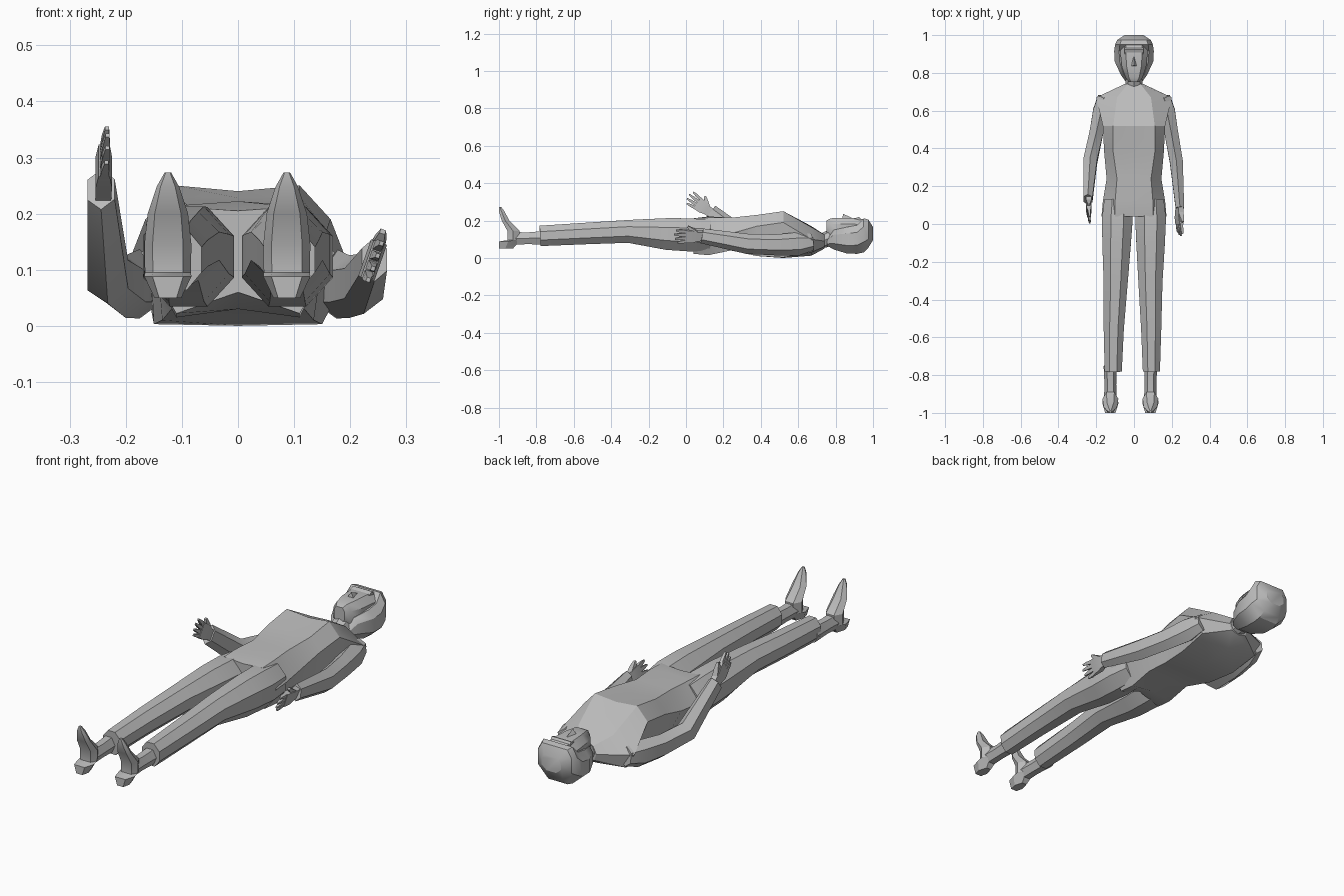
import bpy, bmesh, math
from mathutils import Vector

cube = bpy.data.objects.get("Cube")
if cube:
    bpy.data.objects.remove(cube, do_unlink=True)

GREY = (0.5, 0.5, 0.5, 1)
mat = bpy.data.materials.new("plain grey")
mat.use_nodes = True
mat.diffuse_color = GREY
bsdf = mat.node_tree.nodes["Principled BSDF"]
bsdf.inputs["Base Color"].default_value = GREY
bsdf.inputs["Roughness"].default_value = 0.8


def loft(name, rings, angle=30):
    """Skin a list of equal-length point rings and cap both ends."""
    bm = bmesh.new()
    vr = [[bm.verts.new(p) for p in r] for r in rings]
    n = len(vr[0])
    for a, b in zip(vr, vr[1:]):
        for i in range(n):
            j = (i + 1) % n
            bm.faces.new((a[i], a[j], b[j], b[i]))
    bm.faces.new(vr[0])
    bm.faces.new(vr[-1])
    bmesh.ops.recalc_face_normals(bm, faces=bm.faces)
    me = bpy.data.meshes.new(name)
    bm.to_mesh(me)
    bm.free()
    me.materials.append(mat)
    ob = bpy.data.objects.new(name, me)
    bpy.context.collection.objects.link(ob)
    bpy.ops.object.select_all(action='DESELECT')
    ob.select_set(True)
    bpy.context.view_layer.objects.active = ob
    bpy.ops.object.shade_smooth_by_angle(angle=math.radians(angle))
    return ob


def tube(name, stations, sides=6, turn=0.0):
    """Stations are (centre, x radius, other radius), rings square to the path."""
    pts = [Vector(s[0]) for s in stations]
    rings = []
    for k, (c, rx, rz) in enumerate(stations):
        t = (pts[min(k + 1, len(pts) - 1)] - pts[max(k - 1, 0)]).normalized()
        u = Vector((1, 0, 0))
        u = (u - t * u.dot(t)).normalized()
        v = t.cross(u)
        angs = [turn + 2 * math.pi * i / sides for i in range(sides)]
        rings.append([pts[k] + u * rx * math.cos(a) + v * rz * math.sin(a) for a in angs])
    return loft(name, rings)


def half_ring(y, zt, xt, zt2, xs, zs, xb, zb, zbc):
    """Symmetric torso section from one half."""
    half = [(xt, zt2), (xs, zs), (xb, zb)]
    return ([(0, y, zt)] + [(x, y, z) for x, z in half] + [(0, y, zbc)]
            + [(-x, y, z) for x, z in reversed(half)])


# Torso, from neck base down to the hips
loft("torso", [half_ring(*r) for r in (
    (0.74, .125, .035, .125, .052, .09, .04, .06, .05),
    (0.67, .17, .09, .165, .20, .10, .155, .03, .012),
    (0.52, .24, .11, .25, .165, .19, .15, .003, .0),
    (0.38, .228, .11, .23, .158, .17, .135, .01, .01),
    (0.24, .215, .09, .215, .145, .13, .11, .04, .04),
    (0.12, .222, .10, .215, .165, .13, .11, .015, .03),
    (0.04, .205, .10, .212, .172, .13, .11, .022, .06))])

# Neck
tube("neck", [((0, .69, .085), .055, .04), ((0, .74, .095), .044, .04),
              ((0, .80, .12), .044, .045)], 8)


def head_ring(y, hw, z0, z1, flat=0.6):
    zm = z0 * 0.45 + z1 * 0.55
    h = [(hw * flat, z1), (hw, zm + (z1 - zm) * .45), (hw, zm - (zm - z0) * .45), (hw * .5, z0)]
    return [(x, y, z) for x, z in h] + [(-x, y, z) for x, z in reversed(h)]


# Face block and hair shell
loft("face", [head_ring(*r) for r in (
    (.752, .028, .125, .20), (.775, .045, .09, .212), (.83, .064, .08, .214),
    (.90, .072, .08, .214), (.95, .072, .08, .208), (.975, .06, .09, .19))])
loft("hair", [head_ring(*r, .75) for r in (
    (.755, .045, .065, .10), (.79, .07, .045, .15), (.86, .102, .024, .165),
    (.915, .105, .022, .175), (.95, .10, .03, .212), (.975, .088, .055, .205),
    (1.0, .05, .095, .165))])

# Nose wedge
loft("nose", [[(-.018, .835, .208), (.018, .835, .208), (0, .84, .236)],
              [(-.005, .885, .21), (.005, .885, .21), (0, .885, .215)]])

# Ears of hair along the cheeks, eyes brow ridge
loft("brow", [[(x, .90, .21), (x, .925, .22), (x, .94, .20)] for x in (-.05, .05)])


def hand(name, base, d, w):
    """Palm, four fingers and thumb; d points to the fingertips, w to the thumb."""
    o, d = Vector(base), Vector(d).normalized()
    w = Vector(w)
    w = (w - d * w.dot(d)).normalized()
    n = d.cross(w)

    def quad(c, hw, ht, axis):
        return [c + axis * hw + n * ht, c + axis * hw - n * ht,
                c - axis * hw - n * ht, c - axis * hw + n * ht]

    loft(name + "_palm", [quad(o + d * a, b, c, w) for a, b, c in
                          ((-.02, .024, .014), (.025, .026, .014), (.05, .034, .015), (.088, .035, .010))])
    for i, length in enumerate((.056, .066, .062, .048)):
        s = 1.5 - i
        root = o + d * .083 + w * s * .018
        fd = (d + w * s * .10 - n * .08).normalized()
        loft(f"{name}_finger_{i + 1}", [quad(root + fd * length * f, r, r * .9, w) for f, r in
                                        ((0, .0085), (.55, .0075), (1, .004))])
    td = (d * .75 + w * .65).normalized()
    tw = (w * .75 - d * .65).normalized()
    loft(name + "_thumb", [quad(o + d * .025 + w * .012 + td * f, r, r, tw) for f, r in
                           ((0, .014), (.035, .011), (.065, .005))])


# Left arm lies beside the body
tube("left_sleeve", [((.160, .675, .085), .035, .045), ((.175, .60, .075), .048, .062),
                     ((.198, .48, .07), .042, .056), ((.224, .33, .075), .040, .054),
                     ((.243, .085, .118), .026, .040)], 6, math.pi / 6)
hand("left_hand", (.240, .085, .118), (0, -1, -.02), (.35, 0, 1))

# Right arm is bent with the forearm raised
tube("right_sleeve", [((-.160, .675, .085), .035, .045), ((-.175, .60, .075), .048, .062),
                      ((-.200, .48, .07), .042, .056), ((-.232, .33, .09), .042, .056),
                      ((-.244, .13, .243), .028, .045)], 6, math.pi / 6)
hand("right_hand", (-.240, .13, .243), (.02, -1, .72), (0, .72, 1))

# Trousers, ankles and shoes, the stance shifted slightly to the right
for side, s in (("left", 1), ("right", -1)):
    tube(side + "_trouser_leg", [
        ((s * .085, .13, .12), .078, .088), ((s * .088, .03, .123), .088, .096),
        ((s * .090 - .002, -.10, .128), .082, .092),
        ((s * .092 - .005, -.31, .142), .069, .066),
        ((s * .099 - .008, -.55, .130), .058, .062),
        ((s * .101 - .009, -.78, .118), .049, .059)], 8, math.pi / 8)
    cx = s * .106 - .019
    tube(side + "_ankle", [((cx + s * .002, -.75, .108), .034, .042),
                           ((cx, -.85, .105), .031, .036),
                           ((cx, -.93, .105), .034, .040)], 6)

    def shoe_ring(z, y0, y1, hw):
        ym = y0 + (y1 - y0) * .45
        return [(cx + x * hw, y, z) for x, y in
                ((-.65, y0), (.65, y0), (1, ym), (.5, y1), (-.5, y1), (-1, ym))]

    loft(side + "_shoe", [shoe_ring(*r) for r in (
        (.050, -1.0, -.925, .024), (.088, -1.0, -.892, .042), (.095, -.955, -.89, .041),
        (.145, -.955, -.89, .042), (.200, -.985, -.945, .036),
        (.248, -1.0, -.970, .020), (.273, -1.0, -.988, .006))])
